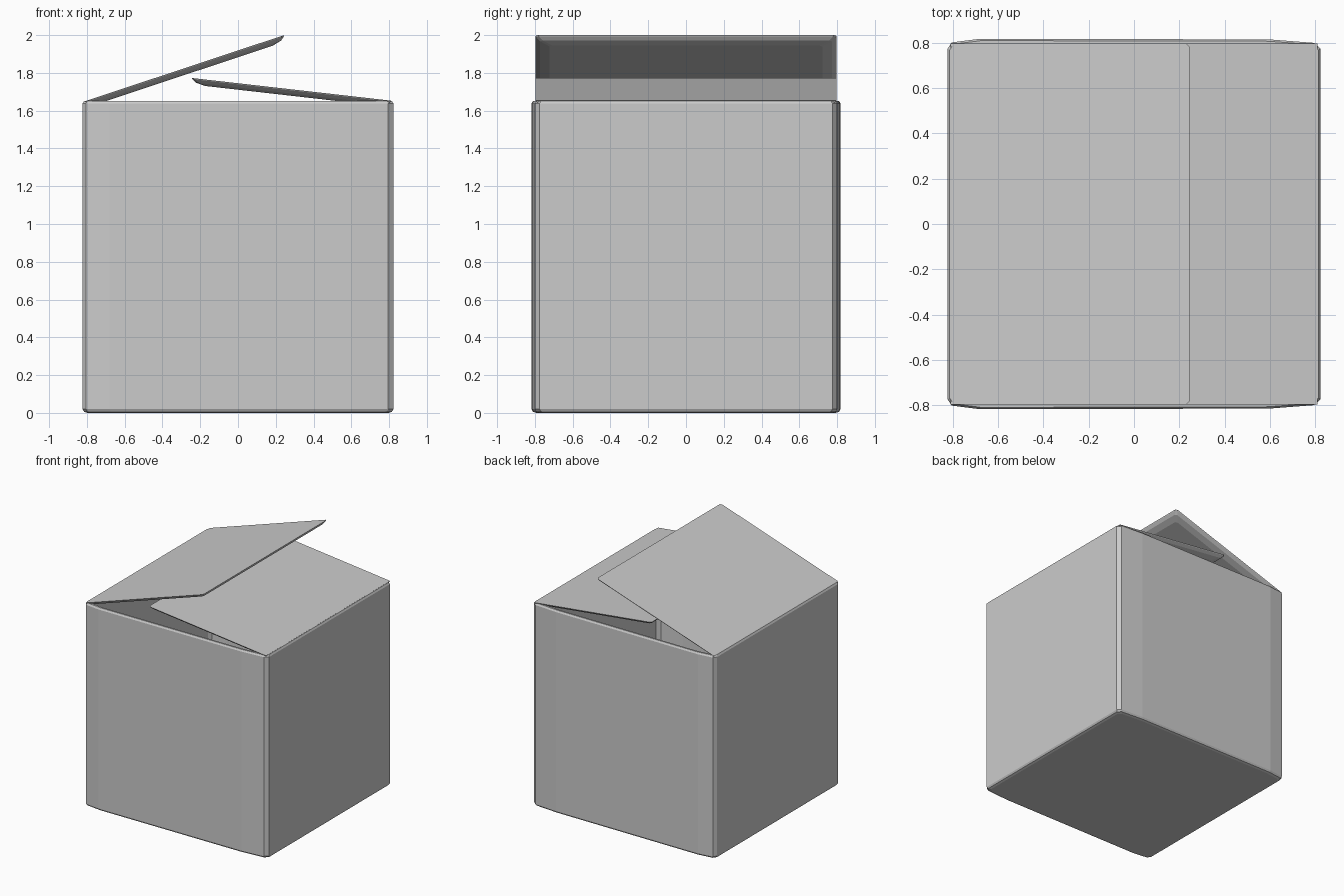
import bpy, bmesh
from mathutils import Vector

if "Cube" in bpy.data.objects:
    bpy.data.objects.remove(bpy.data.objects["Cube"])


def loft(name, rings):
    """Join matching point rings with quads and cap both ends."""
    bm = bmesh.new()
    loops = [[bm.verts.new(p) for p in ring] for ring in rings]
    n = len(loops[0])
    for a, b in zip(loops, loops[1:]):
        for i in range(n):
            j = (i + 1) % n
            bm.faces.new((a[i], a[j], b[j], b[i]))
    bm.faces.new(loops[0][::-1])
    bm.faces.new(loops[-1])
    bmesh.ops.recalc_face_normals(bm, faces=bm.faces)
    mesh = bpy.data.meshes.new(name)
    bm.to_mesh(mesh)
    bm.free()
    obj = bpy.data.objects.new(name, mesh)
    bpy.context.collection.objects.link(obj)
    return obj


# Box plan: flat sides, slightly bowed front and back, clipped corners
front = [(-0.823, -0.775), (-0.805, -0.802), (-0.68, -0.818),
         (0.6, -0.815), (0.795, -0.80), (0.823, -0.775)]
plan = front + [(x, -y) for x, y in reversed(front)]


def ring(inset, z):
    s = 1 - inset / 0.82
    return [(x * s, y * s, z) for x, y in plan]


# Hollow body: base chamfer, outer wall, soft rim, inner wall, inner floor
loft("box_body", [ring(0.025, 0.0), ring(0.008, 0.006), ring(0.0, 0.02),
                  ring(0.0, 1.638), ring(0.008, 1.652), ring(0.022, 1.652),
                  ring(0.032, 1.635), ring(0.032, 0.05), ring(0.045, 0.035)])


# Lid flap: flat top sheet with a bevelled, thicker underside
def flap(name, hinge, tip):
    start, end = Vector(hinge), Vector(tip)
    length = (end - start).length
    along = (end - start) / length
    side = 1 if along.x > 0 else -1
    down = Vector((along.y, -along.x)) * side

    def outline(inset, depth):
        w, u1, c = 0.797 - inset, length - inset, 0.014
        pts = [(inset * 0.5, -w), (u1 - c, -w), (u1, -w + c),
               (u1, w - c), (u1 - c, w), (inset * 0.5, w)]
        out = []
        for u, y in pts:
            p = start + along * u + down * depth
            out.append((p.x, y, p.y))
        return out

    loft(name, [outline(0.0, 0.0), outline(0.004, 0.006),
                outline(0.025, 0.022), outline(0.075, 0.034)])


flap("left_flap", (-0.81, 1.65), (0.245, 2.0))
flap("right_flap", (0.81, 1.653), (-0.245, 1.773))
